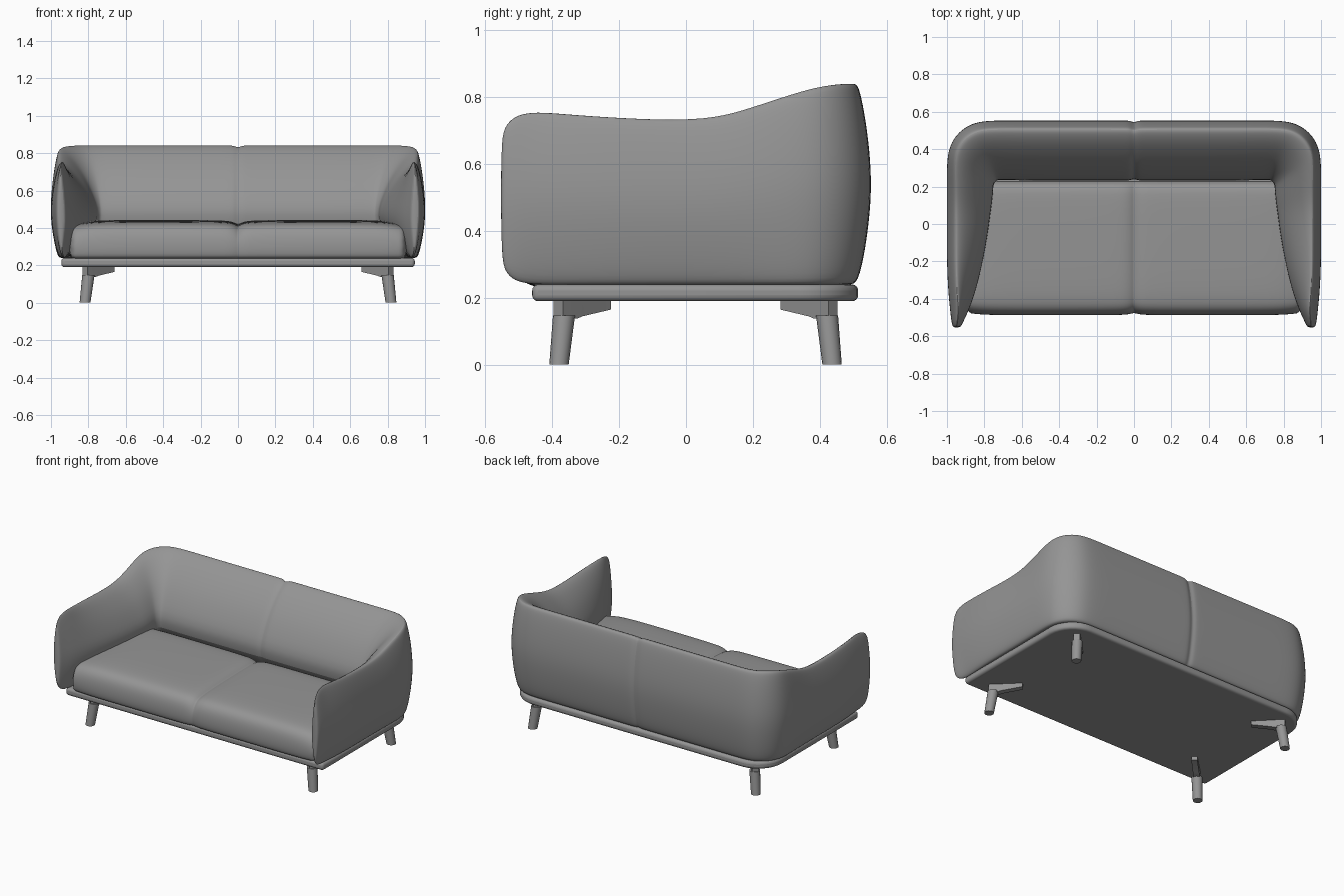
import bpy, bmesh, math
from mathutils import Vector

cube = bpy.data.objects.get("Cube")
if cube:
    bpy.data.objects.remove(cube)

grey = bpy.data.materials.new("mid grey")
grey.use_nodes = True
grey.diffuse_color = (0.3, 0.3, 0.3, 1)
bsdf = grey.node_tree.nodes["Principled BSDF"]
bsdf.inputs["Base Color"].default_value = (0.3, 0.3, 0.3, 1)
bsdf.inputs["Roughness"].default_value = 0.8


def finish(name, bm, angle=40, subsurf=0, bevel=0):
    bmesh.ops.recalc_face_normals(bm, faces=bm.faces)
    mesh = bpy.data.meshes.new(name)
    bm.to_mesh(mesh)
    bm.free()
    obj = bpy.data.objects.new(name, mesh)
    bpy.context.collection.objects.link(obj)
    mesh.materials.append(grey)
    if bevel:
        mod = obj.modifiers.new("soft edge", 'BEVEL')
        mod.width, mod.segments, mod.limit_method = bevel, 4, 'ANGLE'
    if subsurf:
        mod = obj.modifiers.new("smooth form", 'SUBSURF')
        mod.levels = mod.render_levels = subsurf
    bpy.ops.object.select_all(action='DESELECT')
    obj.select_set(True)
    bpy.context.view_layer.objects.active = obj
    bpy.ops.object.shade_smooth_by_angle(angle=math.radians(angle))
    return obj


def loft(rings):
    """Skin closed rings of equal length and cap both ends."""
    bm = bmesh.new()
    loops = [[bm.verts.new(p) for p in ring] for ring in rings]
    n = len(loops[0])
    for a, b in zip(loops, loops[1:]):
        for i in range(n):
            j = (i + 1) % n
            bm.faces.new((a[i], a[j], b[j], b[i]))
    bm.faces.new(loops[0])
    bm.faces.new(loops[-1])
    return bm


def mirrored(rings):
    """Rings run from x = 0 outward; add the other side."""
    other = [[Vector((-p.x, p.y, p.z)) for p in r] for r in rings[1:]]
    return other[::-1] + rings


# Wraparound shell: outer point, inner point, top height, bottom height, ridge depth
def station(ox, oy, ix, iy, top, bottom=0.235, ridge=0.048):
    outer, inner = Vector((ox, oy, 0)), Vector((ix, iy, 0))
    span = (inner - outer).length
    inward = (inner - outer) / span
    ridge = min(ridge, span * 0.45)
    ring = []
    # outer side: share of ridge depth, share of height
    for d, h in ((1.3, 0), (0.85, 0.02), (0.4, 0.17), (0, 0.42), (0.05, 0.62),
                 (0.38, 0.83), (0.75, 0.97), (1.0, 1.005)):
        ring.append(outer + inward * ridge * d + Vector((0, 0, bottom + (top - bottom) * h)))
    # inner side: share of the way to the seat edge, share of height above the seat
    seat = min(0.43, bottom + (top - bottom) * 0.42)
    for g, h in ((0.1, 0.985), (0.28, 0.9), (0.58, 0.66), (0.8, 0.38), (1.0, 0)):
        ring.append(outer + inward * (ridge + (span - ridge) * g)
                    + Vector((0, 0, seat + (top - seat) * h)))
    low = ridge + (span - ridge) * 0.4
    ring.append(outer + inward * low + Vector((0, 0, bottom + 0.02)))
    return ring


back = [station(0, 0.543, 0, 0.212, 0.828)]
back += [station(x, 0.555, x * 0.93, 0.2, 0.842) for x in (0.022, 0.06, 0.35, 0.65)]
corner = []
for k, top in zip(range(5), (0.842, 0.842, 0.84, 0.83, 0.81)):
    a = math.radians(90 - k * 22.5)
    corner.append(station(0.79 + 0.212 * math.cos(a), 0.343 + 0.212 * math.sin(a),
                          0.72 + 0.002 * k, 0.205 - 0.005 * k, top))
arm = [station(*s) for s in (
    (1.002, 0.22, 0.732, 0.13, 0.772), (1.002, 0.1, 0.745, 0.06, 0.738),
    (1.002, -0.05, 0.762, -0.06, 0.732), (1.002, -0.22, 0.795, -0.22, 0.74),
    (0.995, -0.36, 0.835, -0.36, 0.75), (0.986, -0.45, 0.872, -0.45, 0.758),
    (0.979, -0.51, 0.9, -0.505, 0.748, 0.243), (0.973, -0.54, 0.915, -0.535, 0.72, 0.268),
    (0.966, -0.555, 0.925, -0.553, 0.68, 0.31))]
finish("upholstered_shell", loft(mirrored(back + corner + arm)), 60, subsurf=2)

# Seat cushion with a soft centre seam; the inset pulls the section in
profile = ((-0.46, 0.225), (-0.484, 0.245), (-0.49, 0.3), (-0.482, 0.37), (-0.455, 0.412),
           (-0.4, 0.43), (-0.25, 0.438), (0, 0.442), (0.18, 0.444), (0.23, 0.425), (0.25, 0.225))
seat = []
for x, inset in ((0, 0.026), (0.012, 0.017), (0.04, 0.007), (0.09, 0.001), (0.4, 0),
                 (0.7, 0), (0.8, 0.006), (0.86, 0.016), (0.91, 0.03)):
    seat.append([Vector((x, y + inset * 0.5 * (y < -0.44), z - inset * (z > 0.35)))
                 for y, z in profile])
finish("seat_cushion", loft(mirrored(seat)), 60, subsurf=2)

# Base plinth with rounded rear corners
bm = bmesh.new()
half = [(0.945, -0.46)]
for k in range(9):
    a = math.radians(k * 11.25)
    half.append((0.765 + 0.18 * math.cos(a), 0.335 + 0.18 * math.sin(a)))
outline = half + [(-x, y) for x, y in half[::-1]]
face = bm.faces.new([bm.verts.new((x, y, 0.19)) for x, y in outline])
up = bmesh.ops.extrude_face_region(bm, geom=[face])
bmesh.ops.translate(bm, vec=(0, 0, 0.05),
                    verts=[v for v in up["geom"] if isinstance(v, bmesh.types.BMVert)])
finish("base_plinth", bm, 40, bevel=0.018)


# Legs: splayed round foot, collar and tapered bracket pointing inward
def disc(x, y, z, r):
    return [Vector((x + r * math.cos(i * math.pi / 8), y + r * math.sin(i * math.pi / 8), z))
            for i in range(16)]


for side, sx in (("left", 1), ("right", -1)):
    for end, sy, fy in (("front", -1, -0.38), ("rear", 1, 0.437)):
        fx = 0.818 * sx
        tx, ty = fx - 0.018 * sx, fy - 0.015 * sy
        finish(f"{end}_{side}_leg", loft([disc(fx, fy, 0, 0.029), disc(tx, ty, 0.147, 0.033)]))
        inward = Vector((-sx, -sy, 0)).normalized()
        across = Vector((-inward.y, inward.x, 0))
        start = Vector((tx, ty, 0))
        rings = []
        for along, low, width in ((-0.025, 0.14, 0.02), (0.035, 0.138, 0.02),
                                  (0.06, 0.145, 0.019), (0.18, 0.165, 0.018)):
            c = start + inward * along
            rings.append([c + across * w + Vector((0, 0, z)) for w, z in
                          ((-width, low), (width, low), (width, 0.195), (-width, 0.195))])
        finish(f"{end}_{side}_bracket", loft(rings), 30)
